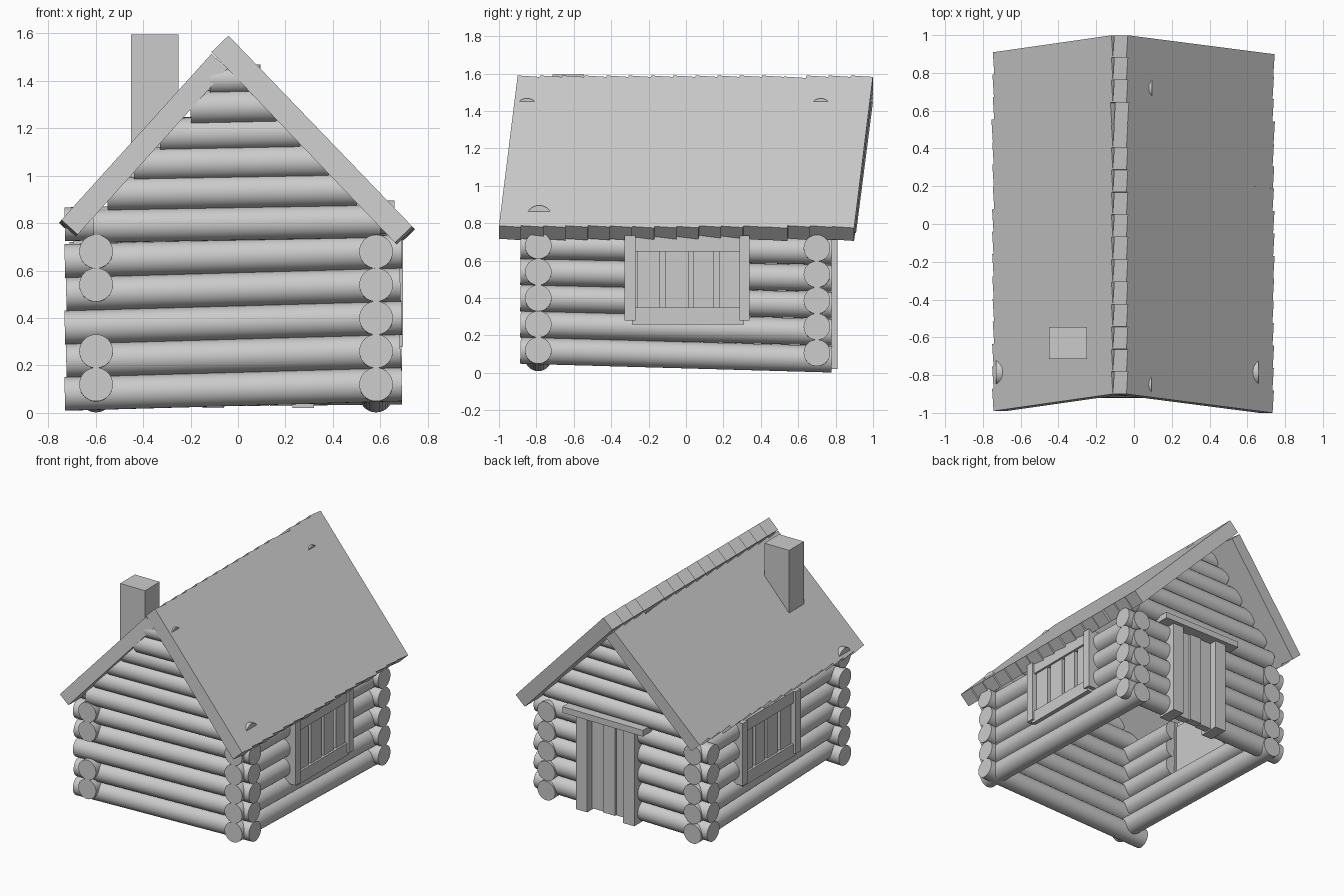
import bpy, bmesh, random
from mathutils import Vector, Matrix

if "Cube" in bpy.data.objects:
    bpy.data.objects.remove(bpy.data.objects["Cube"])

random.seed(4)
grey = bpy.data.materials.new("plain_grey")
grey.diffuse_color = (0.6, 0.6, 0.6, 1)
grey.use_nodes = True
grey.node_tree.nodes["Principled BSDF"].inputs["Base Color"].default_value = grey.diffuse_color


def finish(name, bm, smooth=False):
    bmesh.ops.recalc_face_normals(bm, faces=bm.faces)
    me = bpy.data.meshes.new(name)
    bm.to_mesh(me)
    bm.free()
    me.materials.append(grey)
    if smooth:
        me.shade_smooth()
        me.set_sharp_from_angle(angle=0.6)
    ob = bpy.data.objects.new(name, me)
    bpy.context.collection.objects.link(ob)
    return ob


def log(name, p, q, r=0.071):
    p, q = Vector(p), Vector(q)
    d = q - p
    m = Matrix.Translation((p + q) / 2) @ d.to_track_quat('Z', 'Y').to_matrix().to_4x4()
    bm = bmesh.new()
    bmesh.ops.create_cone(bm, cap_ends=True, segments=32, radius1=r, radius2=r,
                          depth=d.length, matrix=m)
    finish(name, bm, True)


def hexa(name, o, a, b, c):
    """Box from a corner and three edge vectors."""
    bm = bmesh.new()
    bmesh.ops.create_cube(bm, size=1)
    for v in bm.verts:
        k = v.co + Vector((.5, .5, .5))
        v.co = o + a * k.x + b * k.y + c * k.z
    finish(name, bm)


def box(name, x0, x1, y0, y1, z0, z1):
    hexa(name, Vector((x0, y0, z0)), Vector((x1 - x0, 0, 0)),
         Vector((0, y1 - y0, 0)), Vector((0, 0, z1 - z0)))


def split_log(name, p, q, axis, gap):
    """Log interrupted by an opening."""
    p, q = Vector(p), Vector(q)
    cut = [p.lerp(q, (g - p[axis]) / (q[axis] - p[axis])) for g in gap]
    log(name + "_a", p, cut[0])
    log(name + "_b", cut[1], q)


# walls: five courses of slightly tilted logs
for i in range(5):
    z = 0.12 + 0.14 * i
    log("front_log", (-0.73 + 0.006 * (i % 2), -0.79, z - 0.04),
        (0.69 - 0.006 * (i % 2), -0.79, z))
    split_log("back_log", (-0.71, 0.70, z - 0.03), (0.69, 0.70, z - 0.013), 0, (-0.1, 0.27))
    for s in (-1, 1):
        x = 0.582 if s > 0 else -0.598
        p = (x, -0.80 if s < 0 and i == 2 else -0.885, z)
        q = (x, 0.78, z - 0.047 + 0.004 * i)
        if i < 2:
            log("side_log", p, q)
        else:
            split_log("side_log", p, q, 1, (-0.28, 0.29))

# top wall logs poking through the roof
log("front_top_log", (-0.73, -0.785, 0.795), (0.66, -0.785, 0.825))
log("back_top_log", (-0.62, 0.70, 0.79), (0.65, 0.70, 0.80))

# gables
lefts = [-0.61, -0.55, -0.44, -0.33, -0.20, -0.12]
rights = [0.60, 0.50, 0.38, 0.26, 0.16, 0.095]
zs = [0.79, 0.925, 1.05, 1.175, 1.29, 1.405]
for l, r, z in zip(lefts, rights, zs):
    rad = 0.06 if z > 1.4 else 0.07
    log("front_gable_log", (l, -0.82 if z < 1.2 else -0.85, z - 0.003),
        (r, -0.82 if z < 1.2 else -0.85, z + 0.015 * (r - l)), rad)
    log("back_gable_log", (l, 0.72, z), (r, 0.72, z + 0.012 * (r - l)), rad)


# roof: planks set askew, giving saw-tooth ends
def roof(name, ridge, eave, thick, skew):
    rx, rz = ridge
    ex, ez = eave
    down = Vector((ex - rx, skew[1] - skew[0], ez - rz))
    length = down.length
    e = down.normalized()
    n = Vector((0, 1, 0)).cross(Vector((ex - rx, 0, ez - rz))).normalized()
    if n.z < 0:
        n = -n
    w = n.cross(e)
    if w.y < 0:
        w = -w
    pitch = 1.9 / 16
    width = pitch * w.y
    for i in range(16):
        o = Vector((rx, skew[0] + pitch * i, rz))
        jit = random.uniform(-0.004, 0.004)
        if i == 12:
            o -= e * -0.008
        hexa(name, o, e * (length + jit), w * width, -n * thick)


roof("right_roof_plank", (-0.04, 1.59), (0.735, 0.785), 0.1, (-0.90, -1.0))
roof("left_roof_plank", (-0.112, 1.513), (-0.742, 0.815), 0.092, (-0.90, -0.99))

# chimney
box("chimney", -0.45, -0.25, -0.715, -0.545, 0.98, 1.595)

# shuttered window on both sides
for s in (-1, 1):
    def part(name, d0, d1, y0, y1, z0, z1):
        xs = sorted((s * d0, s * d1))
        box(name, xs[0], xs[1], y0, y1, z0, z1)
    part("window_sill", 0.62, 0.68, -0.29, 0.31, 0.26, 0.35)
    part("window_head", 0.62, 0.68, -0.29, 0.31, 0.65, 0.735)
    part("window_jamb", 0.60, 0.695, -0.33, -0.27, 0.28, 0.735)
    part("window_jamb", 0.60, 0.695, 0.285, 0.34, 0.28, 0.735)
    part("window_backing", 0.61, 0.64, -0.28, 0.29, 0.30, 0.70)
    for y0, y1 in ((-0.26, -0.14), (-0.11, 0.015), (0.04, 0.15), (0.18, 0.30)):
        part("shutter_plank", 0.63, 0.665, y0, y1, 0.30, 0.70)

# back door
for x0, x1 in ((-0.15, -0.06), (0.23, 0.32)):
    box("door_post", x0, x1, 0.66, 0.81, 0.02, 0.72)
box("door_lintel", -0.24, 0.41, 0.68, 0.84, 0.71, 0.755)
for i in range(3):
    x = -0.06 + 0.097 * i
    box("door_plank", x, x + 0.094, 0.70 + 0.008 * (i % 2), 0.755 + 0.012 * (i % 2), 0.03, 0.715)
